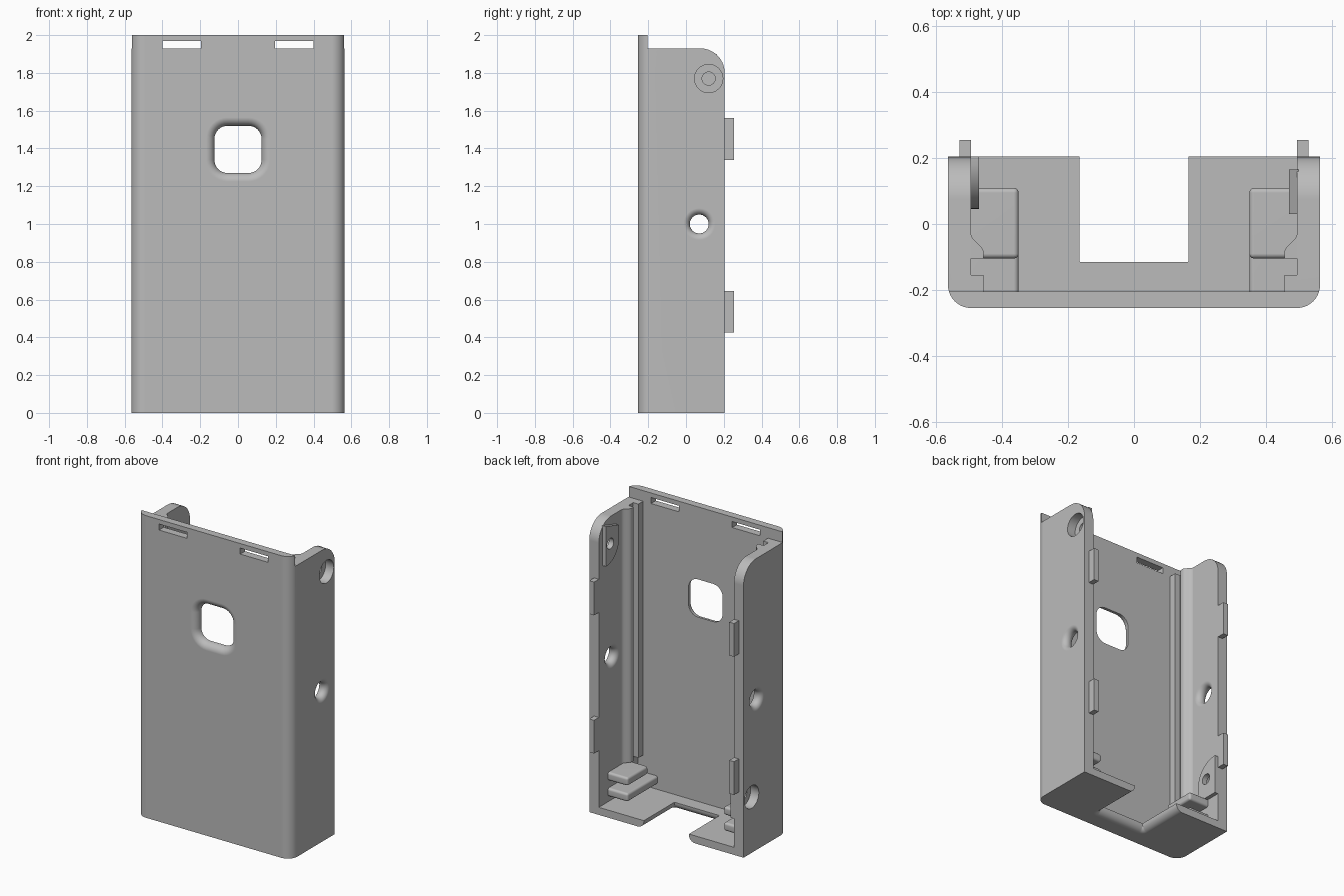
import bpy, bmesh
from math import sin, cos, radians, sqrt

if "Cube" in bpy.data.objects:
    bpy.data.objects.remove(bpy.data.objects["Cube"], do_unlink=True)

grey = bpy.data.materials.new("plain grey")
grey.use_nodes = True
grey.diffuse_color = (0.5, 0.5, 0.5, 1)
grey.node_tree.nodes["Principled BSDF"].inputs["Base Color"].default_value = (0.5, 0.5, 0.5, 1)

HALF, FRONT, BACK = 0.565, -0.255, 0.205   # outer half width and depth limits
INNER, PLATE, FLOOR = 0.495, -0.205, 0.05  # inner wall, front plate and floor faces
WALL_TOP = 1.93


def arc(cx, cy, r, a0, a1, n=10):
    steps = [radians(a0 + (a1 - a0) * i / n) for i in range(n + 1)]
    return [(cx + r * cos(a), cy + r * sin(a)) for a in steps]


def place(axis, u, v, h):
    return {"x": (h, u, v), "y": (u, h, v), "z": (u, v, h)}[axis]


def loft(name, loops, bevel=0):
    """Closed solid through matching loops of points."""
    bm = bmesh.new()
    rings = [[bm.verts.new(p) for p in loop] for loop in loops]
    for a, b in zip(rings, rings[1:]):
        for i in range(len(a)):
            bm.faces.new((a[i - 1], a[i], b[i], b[i - 1]))
    bm.faces.new(rings[0])
    bm.faces.new(rings[-1])
    bmesh.ops.recalc_face_normals(bm, faces=bm.faces)
    if bevel:
        bmesh.ops.bevel(bm, geom=bm.edges[:], offset=bevel, segments=3,
                        profile=0.5, affect="EDGES")
    mesh = bpy.data.meshes.new(name)
    bm.to_mesh(mesh)
    bm.free()
    mesh.materials.append(grey)
    obj = bpy.data.objects.new(name, mesh)
    bpy.context.collection.objects.link(obj)
    return obj


def prism(name, profile, axis, lo, hi, bevel=0):
    return loft(name, [[place(axis, u, v, h) for u, v in profile] for h in (lo, hi)], bevel)


def box(name, x, y, z, bevel=0):
    corners = [(x[0], y[0]), (x[1], y[0]), (x[1], y[1]), (x[0], y[1])]
    return prism(name, corners, "z", z[0], z[1], bevel)


def round_rect(cu, cv, w, h, r):
    pts = []
    for su, sv, a in ((1, 1, 0), (-1, 1, 90), (-1, -1, 180), (1, -1, 270)):
        pts += arc(cu + su * (w - r), cv + sv * (h - r), r, a, a + 90, 8)
    return pts


def opening(axis, cu, cv, w, h, r, stations):
    """Cutter whose outline grows by an offset at each depth."""
    return loft("cutter", [[place(axis, u, v, d) for u, v in
                            round_rect(cu, cv, w + o, h + o, r + o)] for d, o in stations])


def flare(face, inward, r, n=8):
    """Depths and offsets of a rounded lip starting at a face."""
    lip = [(face + inward * r * (1 - cos(radians(90 * i / n))),
            r * (1 - sin(radians(90 * i / n)))) for i in range(n + 1)]
    return [(face - inward * 0.02, r)] + lip


def cut(obj, cutters):
    for c in cutters:
        mod = obj.modifiers.new("cut", "BOOLEAN")
        mod.operation, mod.solver, mod.object = "DIFFERENCE", "EXACT", c
    bpy.context.view_layer.update()
    result = obj.evaluated_get(bpy.context.evaluated_depsgraph_get())
    mesh = bpy.data.meshes.new_from_object(result)
    obj.modifiers.clear()
    obj.data = mesh


# Outer block with rounded front corners
R = 0.07
outline = [(HALF, BACK), (-HALF, BACK)]
outline += arc(-HALF + R, FRONT + R, R, 180, 270) + arc(HALF - R, FRONT + R, R, 270, 360)
shell = prism("case_shell", outline, "z", 0, 2)

# Cavity, lowered side walls with a rounded back corner
cutters = [box("cutter", (-INNER, INNER), (PLATE, 1), (FLOOR, 3))]
top_profile = [(PLATE, WALL_TOP)] + arc(0.075, 1.8, 0.13, 90, 0) + [(0.5, 1.8), (0.5, 2.5), (PLATE, 2.5)]
cutters.append(prism("cutter", top_profile, "x", -1, 1))

# Front window with a rounded lip, two strap slots and the floor notch
cutters.append(opening("y", 0, 1.395, 0.125, 0.125, 0.07,
                       flare(FRONT, 1, 0.045) + [(-0.1, 0)]))
for s in (1, -1):
    cutters.append(box("cutter", sorted((s * 0.195, s * 0.4)), (-0.4, -0.1), (1.93, 1.97)))
cutters.append(opening("z", 0, 0.1925, 0.165, 0.3075, 0.002,
                       flare(0, 1, 0.045) + [(0.1, 0)]))

# Round side holes with lips on both faces, and counterbored screw holes
screw_cutters = {}
for s, z in ((1, 1.77), (-1, 0.37)):
    lips = flare(HALF, -1, 0.034) + flare(INNER, 1, 0.034)[::-1]
    cutters.append(opening("x", 0.07, 1.0, 0.05, 0.05, 0.05, [(s * d, o) for d, o in lips]))
    bore = [(0.6, 0.04), (0.505, 0.04), (0.505, 0), (0.4, 0)]
    screw_cutters[s] = opening("x", 0.12, z, 0.035, 0.035, 0.035, [(s * d, o) for d, o in bore])
cut(shell, cutters + list(screw_cutters.values()))
parts = [shell]

# Screw bosses on the inner wall faces
upper = arc(0.165, 1.77, 0.135, 180, 270) + [(0.165, 1.9), (0.03, 1.86)]
lower = arc(0.205, 0.34, 0.16, 180, 90) + [(0.205, 0.24), (0.045, 0.24)]
for name, s, profile in (("left_screw_boss", 1, upper), ("right_screw_boss", -1, lower)):
    boss = prism(name, profile, "x", s * 0.47, s * 0.5)
    cut(boss, [screw_cutters[s]])
    parts.append(boss)

for c in cutters + list(screw_cutters.values()):
    bpy.data.objects.remove(c, do_unlink=True)

for side, s in (("left", 1), ("right", -1)):
    # Grooved board rail: curved rear lip and square front strip
    lip = [(0.5, -0.105), (0.457, -0.105), (0.457, -0.09)]
    lip += [(0.476 - 0.019 * cos(radians(180 * t / 8)), -0.085 + 0.055 * t / 8) for t in range(9)]
    lip.append((0.5, -0.03))
    parts.append(prism(side + "_rail_lip", [(s * x, y) for x, y in lip], "z", 0.25, WALL_TOP))
    parts.append(box(side + "_rail_strip", sorted((s * 0.457, s * 0.5)),
                     (-0.21, -0.155), (0.25, WALL_TOP)))

    # Pair of ledges that hold the board end
    span = sorted((s * 0.35, s * 0.51))
    parts.append(box(side + "_upper_ledge", span, (-0.105, 0.11), (0.19, 0.245), 0.015))
    parts.append(box(side + "_lower_ledge", span, (-0.215, 0.11), (0.085, 0.14), 0.015))

    # Snap tabs on the back edge
    for level, z in (("lower", (0.425, 0.645)), ("upper", (1.34, 1.56))):
        parts.append(box(f"{side}_{level}_tab", sorted((s * INNER, s * 0.53)), (0.19, 0.255), z))

# Smooth shading with sharp creases
bpy.ops.object.select_all(action="DESELECT")
for p in parts:
    p.select_set(True)
bpy.context.view_layer.objects.active = shell
bpy.ops.object.shade_smooth_by_angle(angle=radians(30))
for p in parts:
    p.modifiers.new("even shading", "WEIGHTED_NORMAL").keep_sharp = True
